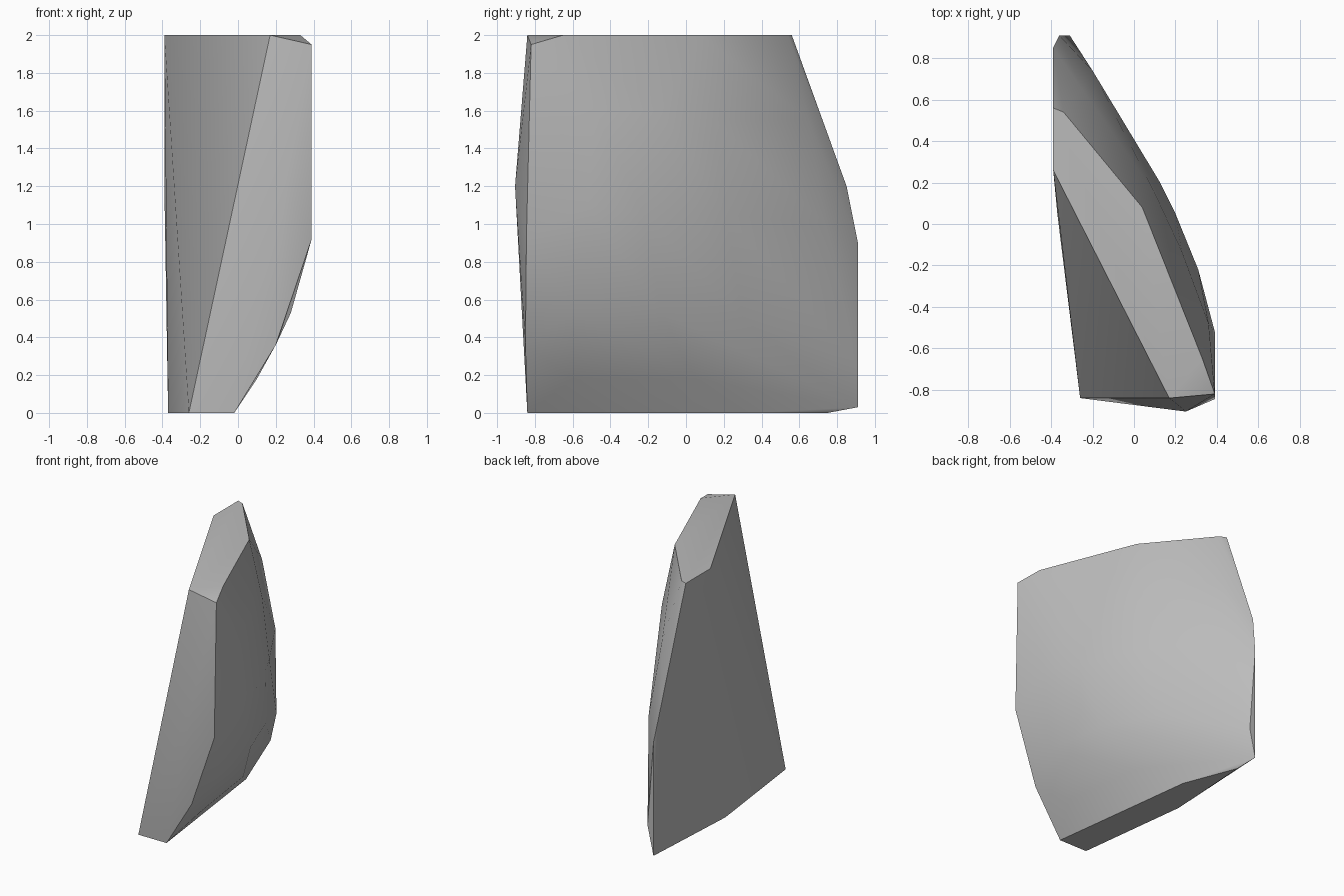
import bpy, bmesh, math

cube = bpy.data.objects.get("Cube")
if cube:
    bpy.data.objects.remove(cube, do_unlink=True)

# Stone colour
stone = bpy.data.materials.new("grey_stone")
stone.use_nodes = True
colour = (0.5, 0.5, 0.5, 1)
stone.diffuse_color = colour
stone.node_tree.nodes["Principled BSDF"].inputs["Base Color"].default_value = colour

# Broken corners of the shard: top, front, left side and back
top = [(-.39, .26, 2), (-.39, .56, 2), (-.34, .54, 2), (.04, .08, 2),
       (.33, -.65, 2), (.17, -.84, 2)]
front = [(.39, -.82, 1.95), (.25, -.905, 1.2), (.39, -.845, .92),
         (.2, -.85, .36), (-.02, -.84, 0), (-.26, -.84, 0)]
back = [(-.37, .05, 0), (-.33, .75, 0), (-.17, .34, 0), (-.36, .91, .03),
        (-.31, .91, .25), (-.36, .91, .9), (-.39, .85, 1.2)]

# Rounded outer skin, from low to high
skin = [(.1, -.6, .18), (.01, .05, .18),
        (.28, -.6, .53), (.2, -.13, .53), (.03, .3, .5), (-.17, .66, .55),
        (.39, -.52, 1.1), (.31, -.22, 1.05), (.2, .05, 1.05),
        (.12, .21, 1.05), (-.2, .74, 1),
        (.36, -.48, 1.6), (.23, -.13, 1.6), (.1, .15, 1.55), (-.25, .65, 1.55)]

# Wrap the corners in a convex shell and merge the flat areas
mesh = bpy.data.meshes.new("rock_shard")
bm = bmesh.new()
for point in top + front + back + skin:
    bm.verts.new(point)
hull = bmesh.ops.convex_hull(bm, input=bm.verts[:])
unused = {g for g in hull["geom_interior"] + hull["geom_unused"]
          if isinstance(g, bmesh.types.BMVert)}
bmesh.ops.delete(bm, geom=list(unused), context='VERTS')
bmesh.ops.dissolve_limit(bm, angle_limit=math.radians(1),
                         verts=bm.verts[:], edges=bm.edges[:])
bmesh.ops.recalc_face_normals(bm, faces=bm.faces[:])
bm.to_mesh(mesh)
bm.free()
mesh.materials.append(stone)

shard = bpy.data.objects.new("rock_shard", mesh)
bpy.context.collection.objects.link(shard)
bpy.ops.object.select_all(action='DESELECT')
shard.select_set(True)
bpy.context.view_layer.objects.active = shard
bpy.ops.object.shade_smooth_by_angle(angle=math.radians(30))
